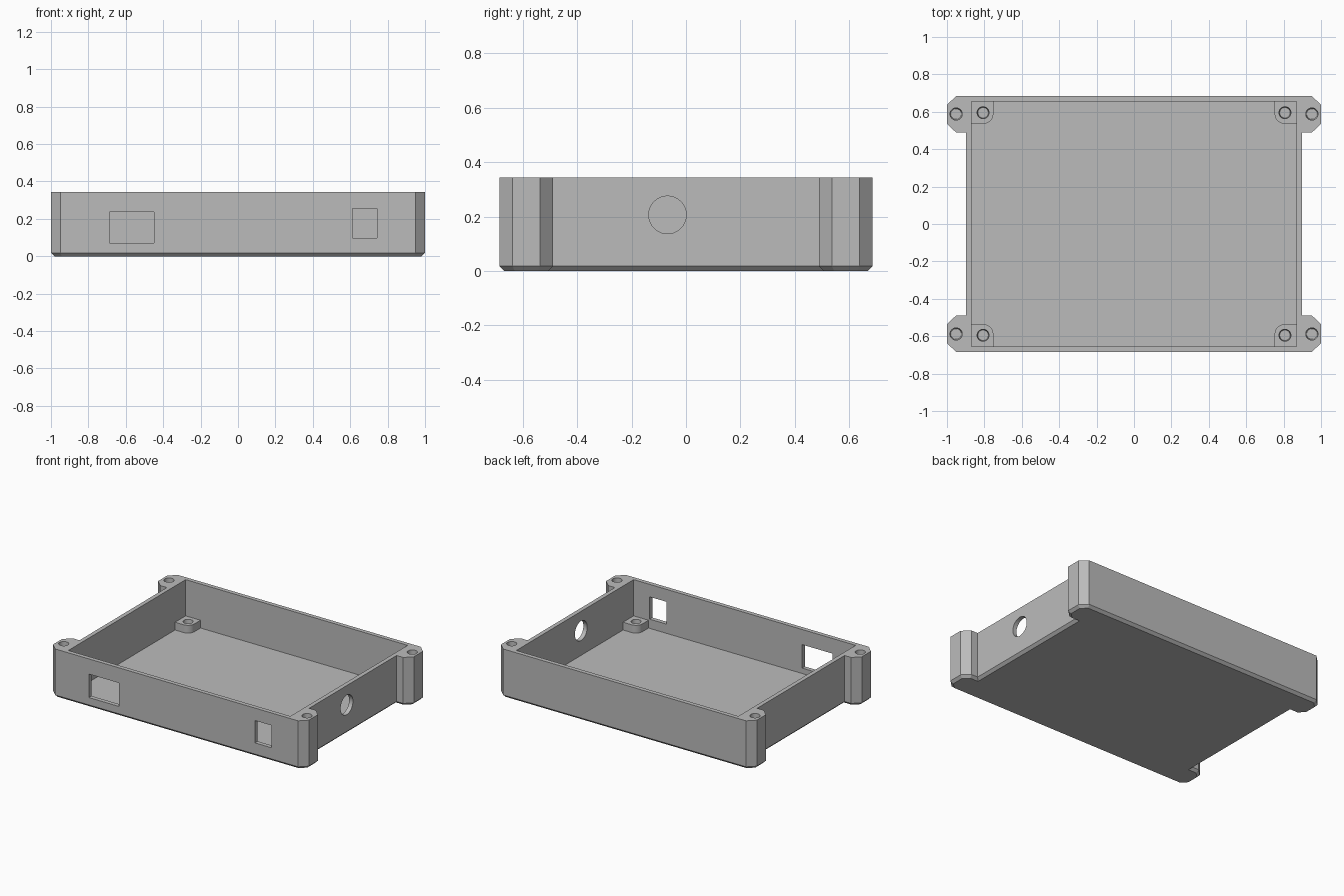
import bpy
import bmesh
from math import cos, sin, pi
from mathutils import Matrix, Vector

if "Cube" in bpy.data.objects:
    bpy.data.objects.remove(bpy.data.objects["Cube"], do_unlink=True)

grey = bpy.data.materials.new("plain grey")
grey.use_nodes = True
grey.diffuse_color = (0.5, 0.5, 0.5, 1)
grey.node_tree.nodes["Principled BSDF"].inputs["Base Color"].default_value = (0.5, 0.5, 0.5, 1)

HEIGHT = 0.343
FLOOR = 0.032
INNER_X, INNER_Y = 0.868, 0.655
OUTER_X, OUTER_Y = 0.898, 0.685


def make_object(name, bm):
    bmesh.ops.recalc_face_normals(bm, faces=bm.faces)
    mesh = bpy.data.meshes.new(name)
    bm.to_mesh(mesh)
    bm.free()
    mesh.materials.append(grey)
    obj = bpy.data.objects.new(name, mesh)
    bpy.context.collection.objects.link(obj)
    return obj


def prism(name, outline, z0, z1, chamfer=0):
    bm = bmesh.new()
    base = bm.faces.new([bm.verts.new((x, y, z0)) for x, y in outline])
    top = bmesh.ops.extrude_face_region(bm, geom=[base], use_keep_orig=True)
    bmesh.ops.translate(bm, vec=(0, 0, z1 - z0),
                        verts=[g for g in top["geom"] if isinstance(g, bmesh.types.BMVert)])
    bmesh.ops.recalc_face_normals(bm, faces=bm.faces)
    if chamfer:
        rim = [e for e in bm.edges if all(abs(v.co.z - z0) < 1e-5 for v in e.verts)]
        bmesh.ops.bevel(bm, geom=rim, offset=chamfer, segments=1, affect="EDGES")
    return make_object(name, bm)


def box(name, low, high):
    outline = [(low[0], low[1]), (high[0], low[1]), (high[0], high[1]), (low[0], high[1])]
    return prism(name, outline, low[2], high[2])


def cylinder(name, center, r1, r2, depth, axis="Z"):
    bm = bmesh.new()
    turn = Matrix.Rotation(pi / 2, 4, "Y") if axis == "X" else Matrix()
    bmesh.ops.create_cone(bm, cap_ends=True, segments=40, radius1=r1, radius2=r2, depth=depth,
                          matrix=Matrix.Translation(Vector(center)) @ turn)
    return make_object(name, bm)


def cut(target, cutter):
    mod = target.modifiers.new("cut", "BOOLEAN")
    mod.operation = "DIFFERENCE"
    mod.solver = "EXACT"
    mod.object = cutter
    bpy.context.view_layer.objects.active = target
    bpy.ops.object.modifier_apply(modifier=mod.name)
    bpy.data.objects.remove(cutter, do_unlink=True)


def screw_hole(x, y, top, bottom):
    # Slightly tapered blind hole, open at the top
    return cylinder("screw_cutter", (x, y, (top + bottom) / 2 + 0.005), 0.028, 0.033,
                    top - bottom + 0.01)


# Outer body with four chamfered mounting ears
quarter = [(OUTER_X, 0.488), (0.95, 0.488), (1.0, 0.536), (1.0, 0.637), (0.95, OUTER_Y)]
half = quarter + [(-x, y) for x, y in reversed(quarter)]
outline = half + [(x, -y) for x, y in reversed(half)]
case = prism("case_body", outline, 0, HEIGHT, chamfer=0.018)

# Open interior
cut(case, box("cavity_cutter", (-INNER_X, -INNER_Y, FLOOR), (INNER_X, INNER_Y, HEIGHT + 0.1)))

# Connector windows in the front wall
for x0, x1, z0, z1 in [(-0.687, -0.449, 0.07, 0.236), (0.612, 0.743, 0.097, 0.255)]:
    cut(case, box("window_cutter", (x0, -0.75, z0), (x1, -0.6, z1)))

# Round cable hole in the left wall
cut(case, cylinder("cable_cutter", (0.88, -0.068, 0.206), 0.069, 0.069, 0.15, "X"))

# Screw holes in the ears and rounded standoffs in the inner corners
STAND_TOP = FLOOR + 0.055
for sx in (-1, 1):
    for sy in (-1, 1):
        cut(case, screw_hole(sx * 0.951, sy * 0.588, HEIGHT, HEIGHT - 0.15))
        x1, y1, r = 0.752, 0.537, 0.05
        arc = [(x1 + r - r * cos(a), y1 + r - r * sin(a))
               for a in [i * pi / 16 for i in range(9)]]
        shape = [(INNER_X + 0.01, INNER_Y + 0.01), (x1, INNER_Y + 0.01)] + arc
        shape.append((INNER_X + 0.01, y1))
        name = ("back" if sy > 0 else "front") + ("_left" if sx > 0 else "_right") + "_standoff"
        post = prism(name, [(sx * x, sy * y) for x, y in shape], FLOOR - 0.01, STAND_TOP)
        cut(post, screw_hole(sx * 0.807, sy * 0.595, STAND_TOP, FLOOR + 0.005))

# Smooth the round walls, keeping corners crisp
for obj in bpy.context.collection.objects:
    if obj.name == "case_body" or obj.name.endswith("_standoff"):
        bpy.ops.object.select_all(action="DESELECT")
        obj.select_set(True)
        bpy.context.view_layer.objects.active = obj
        bpy.ops.object.shade_smooth_by_angle(angle=0.4)
